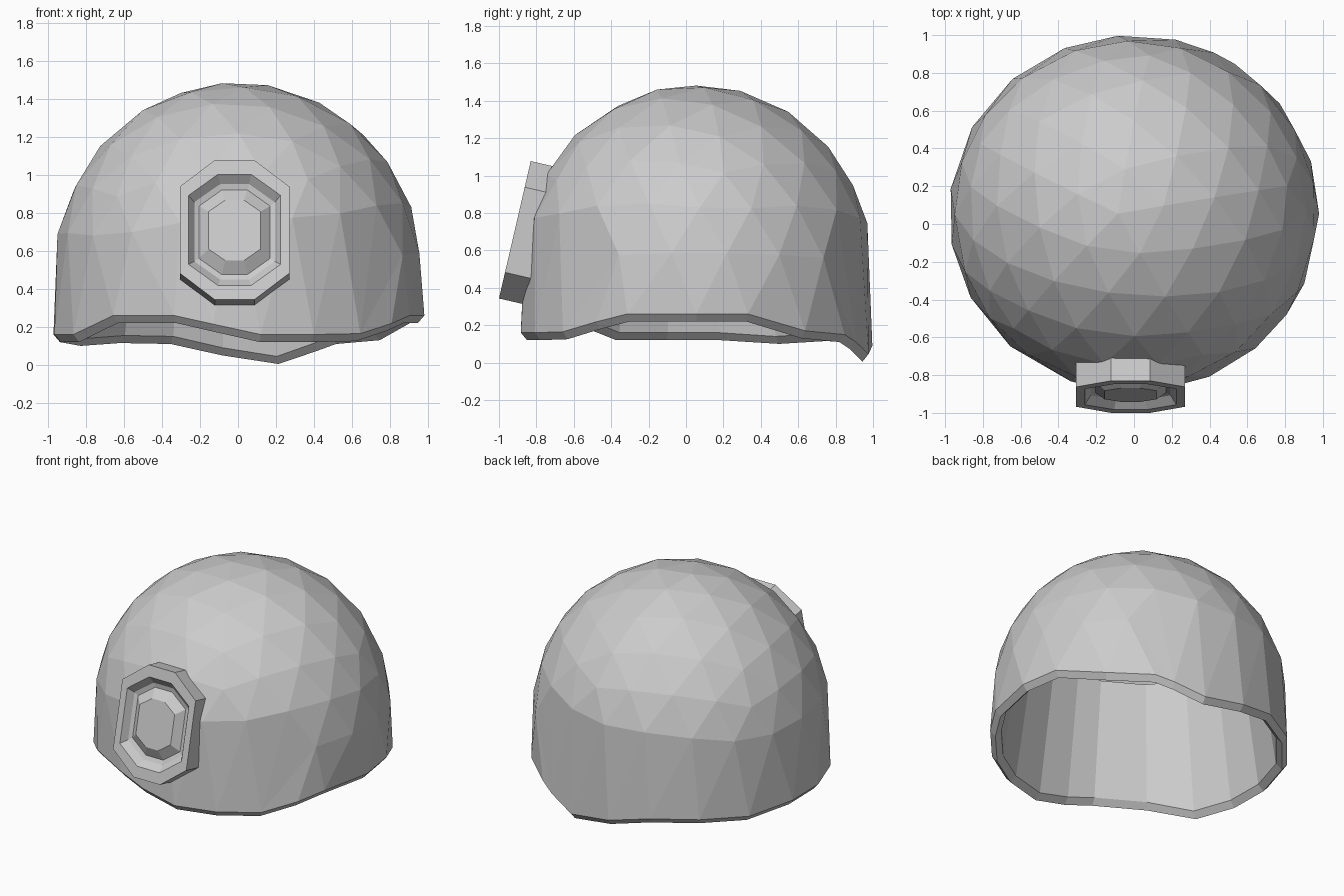
import bpy, bmesh
from math import sin, cos, atan2, degrees, radians
from mathutils import Vector, Matrix

if "Cube" in bpy.data.objects:
    bpy.data.objects.remove(bpy.data.objects["Cube"])

CY, CZ = 0.055, 0.5          # dome centre
RX, RY, RZ = .98, .945, .985  # dome radii
# uneven lower edge: (angle around z, height)
RIM = [(0, .26), (17, .26), (38, .17), (57, .15), (77, .045), (95, .09), (112, .15),
       (131, .155), (151, .14), (172, .16), (190, .16), (208, .16), (228, .26),
       (250, .26), (277, .16), (294, .16), (311, .165), (337, .26), (360, .26)]


def rim_height(a):
    for (a0, z0), (a1, z1) in zip(RIM, RIM[1:]):
        if a0 <= a <= a1:
            return z0 + (z1 - z0) * (a - a0) / (a1 - a0)


def finish(bm, name):
    bmesh.ops.recalc_face_normals(bm, faces=bm.faces)
    mesh = bpy.data.meshes.new(name)
    bm.to_mesh(mesh)
    bm.free()
    obj = bpy.data.objects.new(name, mesh)
    bpy.context.collection.objects.link(obj)
    return obj


def make_shell():
    # faceted upper dome
    bm = bmesh.new()
    bmesh.ops.create_icosphere(bm, subdivisions=3, radius=1)
    bm.transform(Matrix.Rotation(radians(-5), 4, 'Y') @ Matrix.Rotation(radians(10), 4, 'Z'))
    low = [v for v in bm.verts if v.co.z < -0.22]
    bmesh.ops.delete(bm, geom=low, context='VERTS')
    loose = [v for v in bm.verts if not v.link_faces]
    bmesh.ops.delete(bm, geom=loose, context='VERTS')
    for v in bm.verts:
        v.co = Vector((v.co.x * .967, v.co.y * RY + CY, v.co.z * RZ + CZ))

    # pull the open border down to the uneven lower edge
    border = [v for v in bm.verts if v.is_boundary]
    angle = {v: degrees(atan2((v.co.y - CY) / RY, v.co.x / RX)) % 360 for v in border}
    for key, _ in RIM[1:]:
        near = min(border, key=lambda v: abs((angle[v] - key + 180) % 360 - 180))
        angle[near] = key % 360
    for v in border:
        a = radians(angle[v])
        v.co = Vector((RX * cos(a), CY + RY * sin(a), rim_height(angle[v])))
    bmesh.ops.remove_doubles(bm, verts=border, dist=.04)

    # rounded lip, then long straight panels leaning in until they meet the dome
    for scale, drop, z in [(.965, -.04, None), (.925, 0, None), (.79, 0, 1.06)]:
        edges = [e for e in bm.edges if e.is_boundary]
        new = bmesh.ops.extrude_edge_only(bm, edges=edges)['geom']
        for v in [g for g in new if isinstance(g, bmesh.types.BMVert)]:
            a = atan2((v.co.y - CY) / RY, v.co.x / RX)
            height = rim_height(degrees(a) % 360) + drop if z is None else z
            v.co = Vector((RX * scale * cos(a), CY + RY * scale * sin(a), height))
    finish(bm, "dome_shell")


def make_badge():
    # stepped octagonal plate: (half width, half height, depth along its axis)
    steps = [(.288, .377, -.14), (.288, .377, 0), (.242, .3, 0), (.212, .258, -.045),
             (.187, .228, -.055), (.137, .163, -.01)]
    up, out = Vector((0, .225, .974)), Vector((0, -.974, .225))
    centre = Vector((-.018, -.915, .71))
    corners = [(.36, 1), (1, .62), (1, -.62), (.36, -1),
               (-.36, -1), (-1, -.62), (-1, .62), (-.36, 1)]
    bm = bmesh.new()
    rings = [[bm.verts.new(centre + Vector((u * w, 0, 0)) + up * (v * h) + out * d)
              for u, v in corners] for w, h, d in steps]
    for a, b in zip(rings, rings[1:]):
        for i in range(8):
            j = (i + 1) % 8
            bm.faces.new((a[i], a[j], b[j], b[i]))
    bm.faces.new(rings[0])
    bm.faces.new(rings[-1])
    finish(bm, "front_plate")


make_shell()
make_badge()
